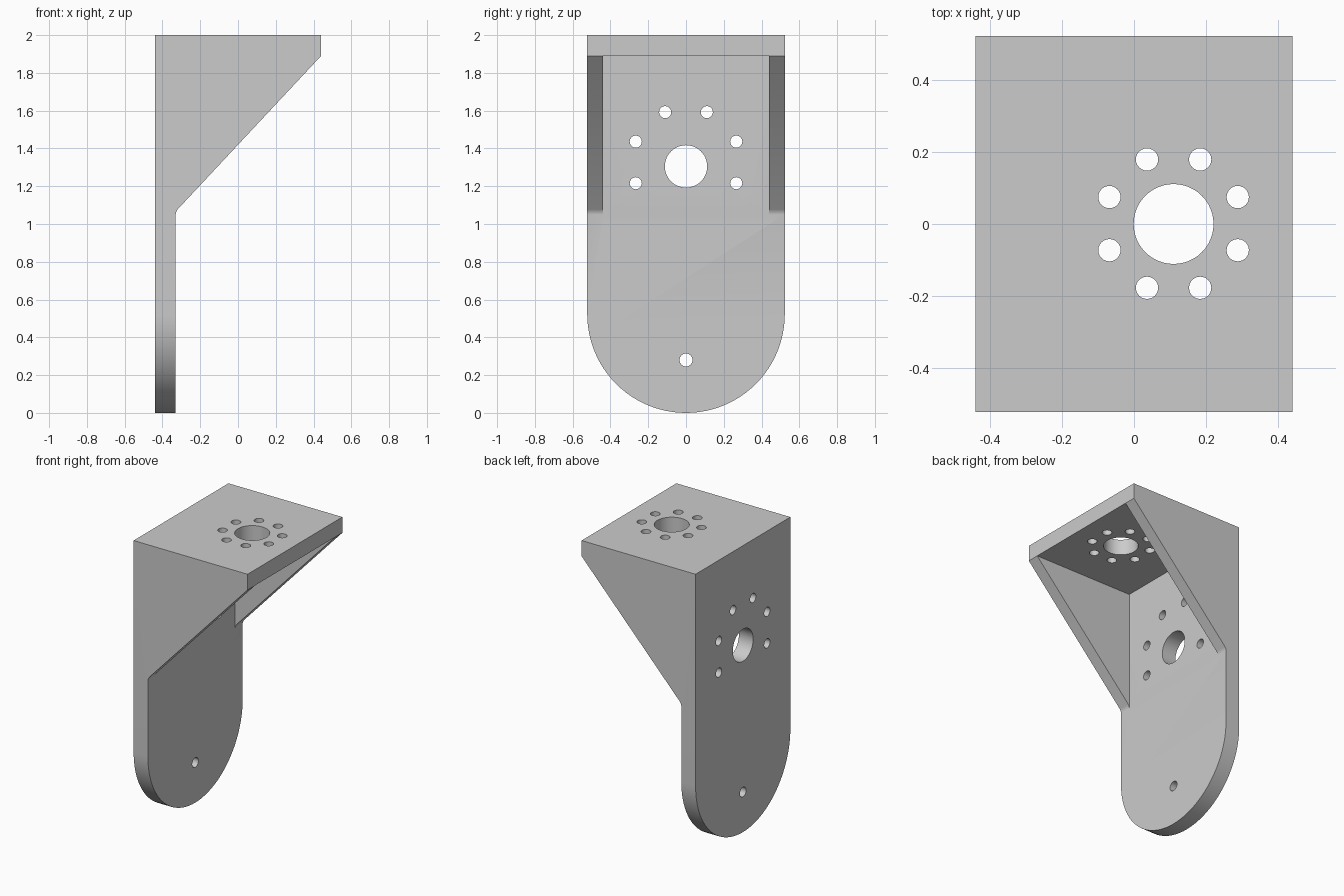
import bpy, bmesh, math
from mathutils import Vector

cube = bpy.data.objects.get("Cube")
if cube:
    bpy.data.objects.remove(cube, do_unlink=True)

HX, HY, TOP = 0.44, 0.523, 2.0       # half depth, half width, height
PLATE_X, PLATE_Z, WALL_Y = -0.33, 1.89, 0.44   # inner faces

grey = bpy.data.materials.new("light grey")
grey.use_nodes = True
colour = (0.6, 0.6, 0.6, 1)
grey.diffuse_color = colour
grey.node_tree.nodes["Principled BSDF"].inputs["Base Color"].default_value = colour


def prism(name, points, direction):
    """Extrude a closed outline along a vector."""
    bm = bmesh.new()
    face = bm.faces.new([bm.verts.new(p) for p in points])
    out = bmesh.ops.extrude_face_region(bm, geom=[face])
    moved = [v for v in out["geom"] if isinstance(v, bmesh.types.BMVert)]
    bmesh.ops.translate(bm, verts=moved, vec=Vector(direction))
    bmesh.ops.recalc_face_normals(bm, faces=bm.faces)
    mesh = bpy.data.meshes.new(name)
    bm.to_mesh(mesh)
    bm.free()
    mesh.materials.append(grey)
    obj = bpy.data.objects.new(name, mesh)
    bpy.context.collection.objects.link(obj)
    return obj


def circle(radius, n):
    return [(radius * math.cos(math.tau * i / n), radius * math.sin(math.tau * i / n))
            for i in range(n)]


def apply_boolean(target, tool, operation="DIFFERENCE"):
    mod = target.modifiers.new("cut", "BOOLEAN")
    mod.object, mod.operation, mod.solver = tool, operation, "EXACT"
    bpy.context.view_layer.objects.active = target
    bpy.ops.object.modifier_apply(modifier=mod.name)
    bpy.data.objects.remove(tool, do_unlink=True)


# Side silhouette across the full width, with a small fillet below the slope
side = [(-HX, 0), (PLATE_X, 0), (PLATE_X, 1.05), (-0.328, 1.062), (-0.32, 1.077),
        (HX, PLATE_Z), (HX, TOP), (-HX, TOP)]
bracket = prism("bracket", [(x, -HY, z) for x, z in side], (0, 2 * HY, 0))

# Hollow between the two side gussets
hollow = [(PLATE_X, 1.0), (1, 1.0), (1, PLATE_Z), (PLATE_X, PLATE_Z)]
apply_boolean(bracket, prism("hollow", [(x, -WALL_Y, z) for x, z in hollow], (0, 2 * WALL_Y, 0)))

# Rounded lower end of the upright plate
arc = [(-HY * math.cos(math.pi * i / 48), HY - HY * math.sin(math.pi * i / 48))
       for i in range(49)]
outline = [(-1, HY), *arc, (1, HY), (1, 3), (-1, 3)]
corner = [(-1, HY), *arc, (1, HY), (1, -1), (-1, -1)]
apply_boolean(bracket, prism("corner_cutter", [(-1, y, z) for y, z in corner], (2, 0, 0)))


def drill_upright(y, z, radius, n=24):
    apply_boolean(bracket, prism("drill", [(-0.6, y + a, z + b) for a, b in circle(radius, n)],
                                 (0.4, 0, 0)))


def drill_top(x, y, radius, n=24):
    apply_boolean(bracket, prism("drill", [(x + a, y + b, 1.8) for a, b in circle(radius, n)],
                                 (0, 0, 0.4)))


# Upright plate: centre bore, six ring holes, lower hole
drill_upright(0, 1.305, 0.112, 48)
drill_upright(0, 0.28, 0.034)
for k in range(-1, 5):
    angle = math.radians(22.5 + 45 * k)
    drill_upright(0.288 * math.cos(angle), 1.326 + 0.288 * math.sin(angle), 0.032)

# Top plate: centre bore with a ring of eight holes
drill_top(0.11, 0, 0.111, 48)
for k in range(8):
    angle = math.radians(22.5 + 45 * k)
    drill_top(0.11 + 0.193 * math.cos(angle), 0.001 + 0.193 * math.sin(angle), 0.031)

# Smooth the curved walls, keep the edges sharp
bpy.ops.object.select_all(action="DESELECT")
bracket.select_set(True)
bpy.context.view_layer.objects.active = bracket
bpy.ops.object.shade_smooth_by_angle(angle=math.radians(30))
